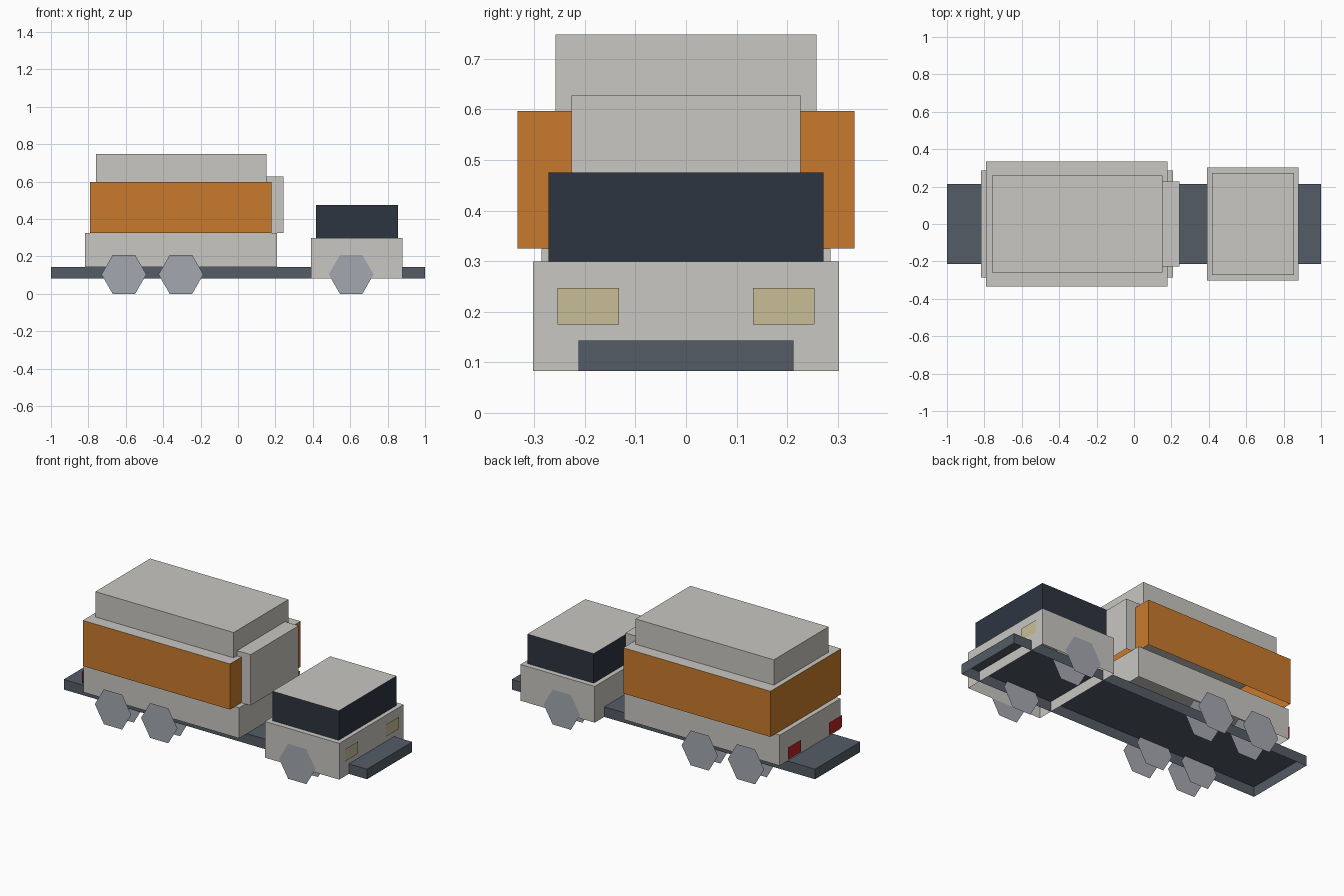
import bpy
import bmesh
from math import cos, sin, pi
from mathutils import Matrix, Vector

cube = bpy.data.objects.get("Cube")
if cube:
    bpy.data.objects.remove(cube, do_unlink=True)


def material(name, hex_code):
    """One flat colour, given as an sRGB hex code and stored as linear."""
    rgb = [int(hex_code[i:i + 2], 16) / 255 for i in (0, 2, 4)]
    color = [c / 12.92 if c < 0.04 else ((c + 0.055) / 1.055) ** 2.4 for c in rgb] + [1]
    mat = bpy.data.materials.new(name)
    mat.use_nodes = True
    mat.diffuse_color = color
    mat.node_tree.nodes["Principled BSDF"].inputs["Base Color"].default_value = color
    return mat


LIGHT_GREY = material("light grey", "C9C7C2")
ORANGE = material("orange", "C87A2C")
NAVY = material("dark navy glass", "2D3540")
STEEL = material("steel grey", "545C66")
WHEEL = material("wheel grey", "A4A8B0")
CREAM = material("cream lamp", "C9BE96")
RED = material("red lamp", "BE2226")


def add_object(name, bm, *mats):
    mesh = bpy.data.meshes.new(name)
    bm.to_mesh(mesh)
    bm.free()
    for mat in mats:
        mesh.materials.append(mat)
    obj = bpy.data.objects.new(name, mesh)
    bpy.context.collection.objects.link(obj)
    return obj


def shell(name, x0, x1, half_y, z0, z1, side, top=None):
    """Box open at the bottom, with an optional second colour for its top."""
    bm = bmesh.new()
    place = Matrix.Translation(((x0 + x1) / 2, 0, (z0 + z1) / 2))
    size = Matrix.Diagonal((x1 - x0, 2 * half_y, z1 - z0, 1))
    bmesh.ops.create_cube(bm, size=1, matrix=place @ size)
    bm.normal_update()
    bottom = [f for f in bm.faces if f.normal.z < -0.5]
    bmesh.ops.delete(bm, geom=bottom, context='FACES')
    if top:
        for f in bm.faces:
            f.material_index = int(f.normal.z > 0.5)
    return add_object(name, bm, side, *([top] if top else []))


def add_polygon(bm, points, facing):
    face = bm.faces.new([bm.verts.new(p) for p in points])
    face.normal_update()
    if face.normal.dot(Vector(facing)) < 0:
        face.normal_flip()


def wheel(name, x, side):
    """Hexagonal wheel made of an outer and an inner disc."""
    radius, outer, inner = 0.12, 0.306, 0.196
    height = radius * sin(pi / 3)
    bm = bmesh.new()
    for y, facing in ((outer, side), (inner, -side)):
        ring = [(x + radius * cos(i * pi / 3), side * y, height + radius * sin(i * pi / 3))
                for i in range(6)]
        add_polygon(bm, ring, (0, facing, 0))
    return add_object(name, bm, WHEEL)


def lamp(name, x, side, facing, mat):
    """Flat rectangular lamp plate."""
    y0, y1, z0, z1 = side * 0.132, side * 0.254, 0.175, 0.247
    bm = bmesh.new()
    add_polygon(bm, [(x, y0, z0), (x, y1, z0), (x, y1, z1), (x, y0, z1)], (facing, 0, 0))
    return add_object(name, bm, mat)


# Chassis
shell("chassis", -1, 1, 0.213, 0.083, 0.143, STEEL)

# Cab with its glazed upper part
shell("cab_base", 0.39, 0.88, 0.303, 0.083, 0.299, LIGHT_GREY)
shell("cab_windows", 0.418, 0.855, 0.272, 0.299, 0.475, NAVY, LIGHT_GREY)

# Rear body
shell("body_base", -0.818, 0.208, 0.286, 0.143, 0.325, LIGHT_GREY)
shell("body_middle", -0.79, 0.18, 0.333, 0.325, 0.597, ORANGE, LIGHT_GREY)
shell("body_roof", -0.76, 0.152, 0.258, 0.597, 0.748, LIGHT_GREY)
shell("body_front_panel", 0.152, 0.242, 0.226, 0.325, 0.628, LIGHT_GREY)

# Wheels and lamps on both sides
for label, side in (("port", 1), ("starboard", -1)):
    for axle, x in (("front", 0.605), ("middle", -0.305), ("rear", -0.61)):
        wheel(f"{axle}_wheel_{label}", x, side)
    lamp(f"headlight_{label}", 0.885, side, 1, CREAM)
    lamp(f"tail_light_{label}", -0.85, side, -1, RED)
